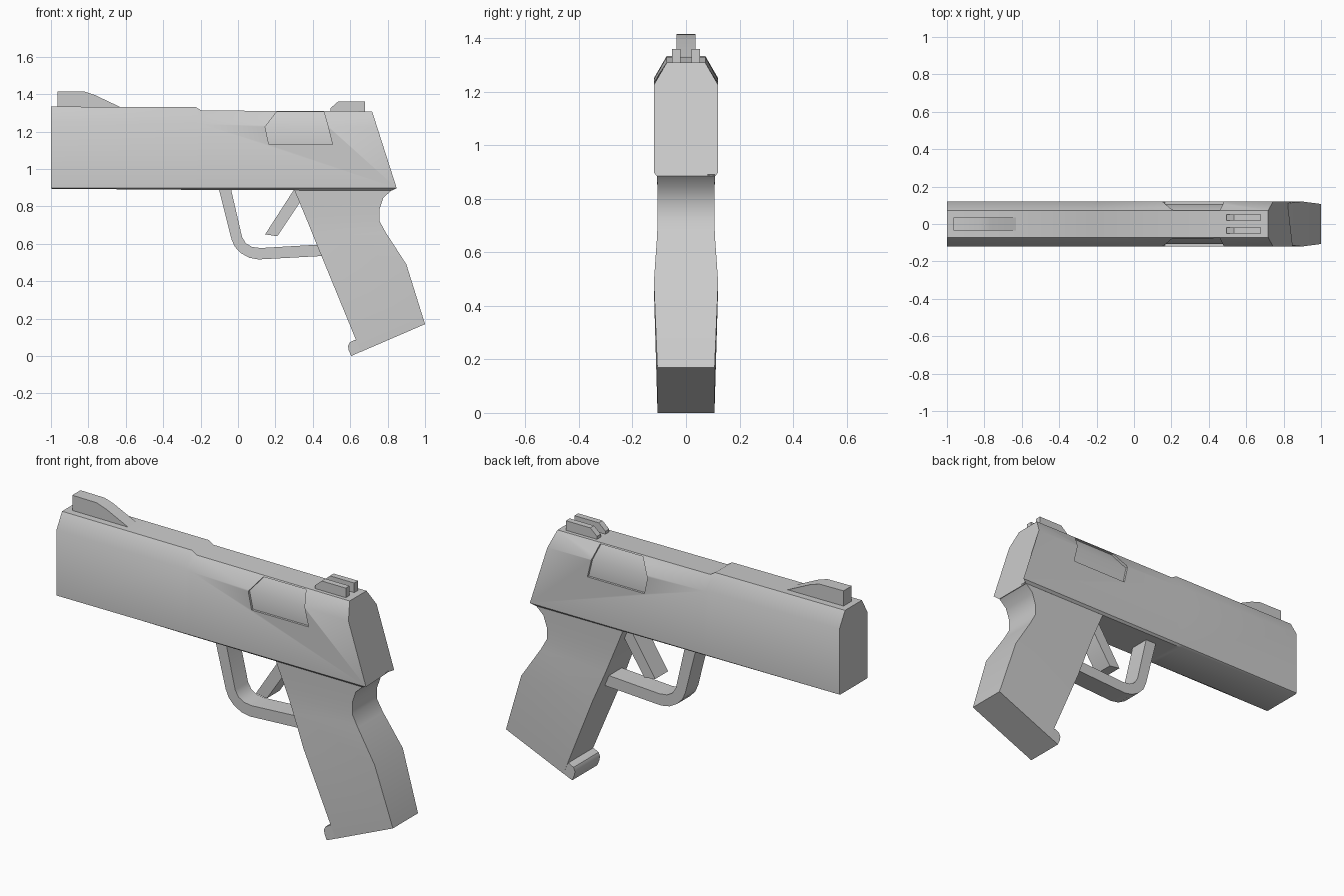
import bpy, bmesh, math

if "Cube" in bpy.data.objects:
    bpy.data.objects.remove(bpy.data.objects["Cube"])


def make(name, bm, angle=35):
    bmesh.ops.recalc_face_normals(bm, faces=bm.faces)
    me = bpy.data.meshes.new(name)
    bm.to_mesh(me)
    bm.free()
    ob = bpy.data.objects.new(name, me)
    bpy.context.collection.objects.link(ob)
    bpy.ops.object.select_all(action='DESELECT')
    ob.select_set(True)
    bpy.context.view_layer.objects.active = ob
    bpy.ops.object.shade_smooth_by_angle(angle=math.radians(angle))
    return ob


def loft(name, sections, angle=35):
    """Skin closed rings of equal length and cap both ends."""
    bm = bmesh.new()
    rings = [[bm.verts.new(p) for p in s] for s in sections]
    n = len(rings[0])
    for a, b in zip(rings, rings[1:]):
        for i in range(n):
            j = (i + 1) % n
            bm.faces.new((a[i], a[j], b[j], b[i]))
    bm.faces.new(rings[0])
    bm.faces.new(rings[-1])
    return make(name, bm, angle)


def prism(name, profile, y0, y1):
    """Extrude an x-z profile across y."""
    return loft(name, [[(x, y, z) for x, z in profile] for y in (y0, y1)])


# Slide: bevelled section swept along x, with a stepped top and slanted rear
def slide_section(x, top, shoulder, low, slanted=False):
    half = [(.072, top), (.12, shoulder), (.12, .897), (.108, low)]
    ring = half + [(-y, z) for y, z in reversed(half)]

    def px(z):
        if not slanted:
            return x
        return .822 if z < .89 else .717 + (1.308 - z) * .32
    return [(px(z), y, z) for y, z in ring]


slide = loft("slide", [
    slide_section(-1, 1.333, 1.25, .894),
    slide_section(-.225, 1.330, 1.245, .888),
    slide_section(-.195, 1.312, 1.24, .888),
    slide_section(0, 1.308, 1.225, .884, True),
])

# Shallow side ports: cutters follow the slide surface
for s in (-1, 1):
    rows = [(.165, .505, .108, 1.13), (.145, .482, .108, 1.225),
            (.205, .46, .062, 1.303)]
    cutter = loft("port_cutter", [
        [(a, s * y, z), (b, s * y, z), (b, s * .2, z), (a, s * .2, z)]
        for a, b, y, z in rows])
    cutter.hide_render = True
    mod = slide.modifiers.new("port", 'BOOLEAN')
    mod.operation = 'DIFFERENCE'
    mod.solver = 'EXACT'
    mod.object = cutter
    bpy.context.view_layer.objects.active = slide
    bpy.ops.object.modifier_apply(modifier=mod.name)
    bpy.data.objects.remove(cutter)
bpy.ops.object.select_all(action='DESELECT')
slide.select_set(True)
bpy.ops.object.shade_smooth_by_angle(angle=math.radians(35))

# Grip: rows of front point, back point and half width
grip_rows = [
    (.30, .89, .825, .89, .108), (.325, .83, .777, .845, .107),
    (.35, .77, .757, .785, .106), (.375, .71, .757, .72, .106),
    (.405, .635, .79, .66, .108), (.475, .465, .90, .49, .12),
    (.657, .022, 1.0, .17, .107),
]
loft("grip", [[(fx, -w, fz), (bx, -w, bz), (bx, w, bz), (fx, w, fz)]
              for fx, fz, bx, bz, w in grip_rows])
prism("grip_lip", [(.64, .085), (.622, .085), (.597, .072), (.588, .052),
                   (.592, .03), (.605, 0), (.66, .024)], -.107, .107)

# Trigger guard and trigger
prism("trigger_guard", [
    (-.103, .895), (-.035, .625), (-.018, .585), (.015, .55), (.06, .525),
    (.11, .516), (.46, .535), (.43, .595), (.12, .577), (.075, .583),
    (.042, .602), (.022, .635), (-.038, .895)], -.055, .055)
prism("trigger", [(.30, .89), (.145, .65), (.21, .64), (.34, .835),
                  (.34, .89)], -.055, .055)

# Sights
prism("front_sight", [(-.965, 1.32), (-.965, 1.415), (-.82, 1.413),
                      (-.765, 1.395), (-.63, 1.331), (-.63, 1.32)],
      -.035, .035)
for side, s in (("left", 1), ("right", -1)):
    prism("rear_sight_" + side,
          [(.495, 1.30), (.495, 1.325), (.535, 1.36), (.68, 1.36),
           (.68, 1.30)], s * .02, s * .052)
